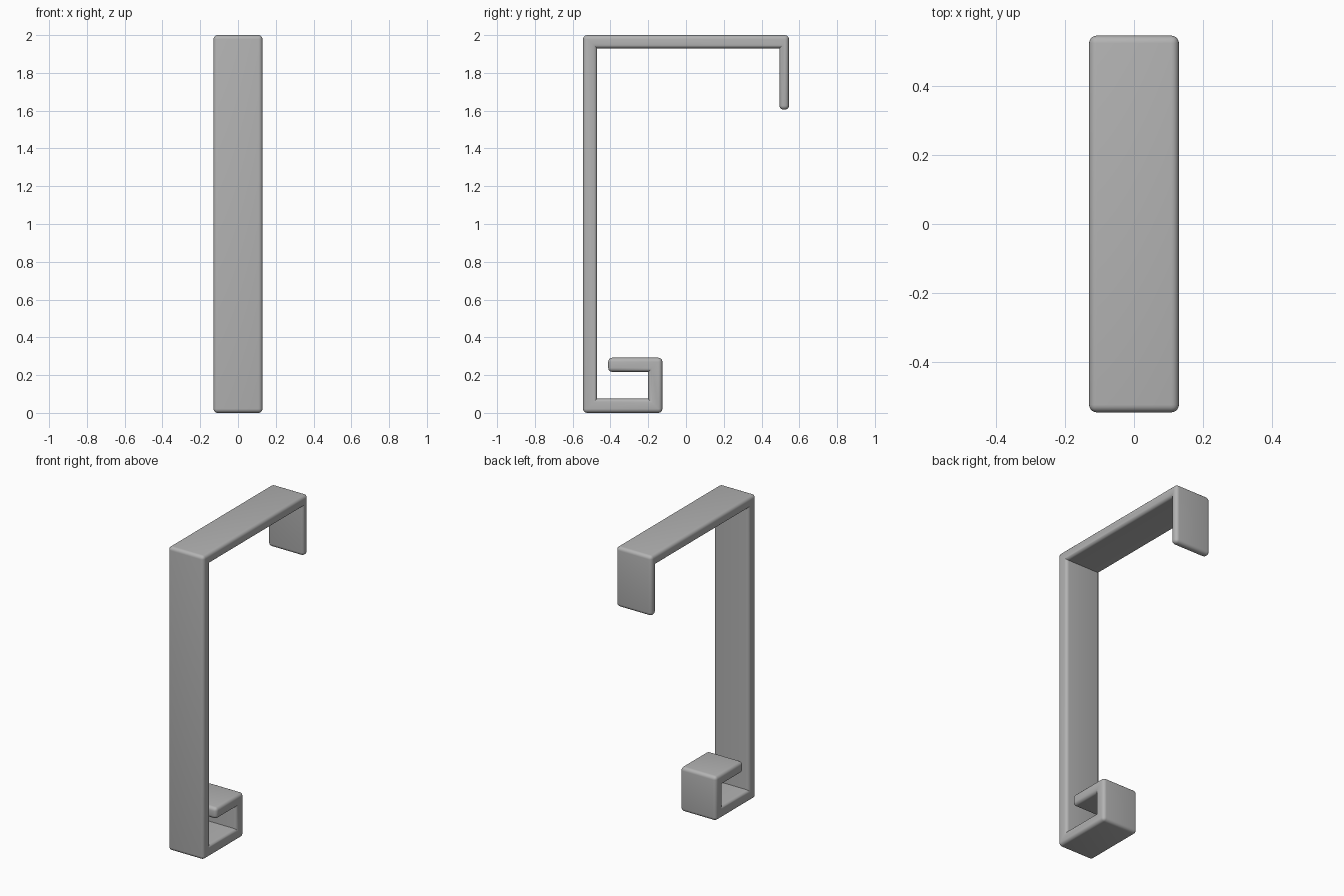
import bpy, bmesh, math

cube = bpy.data.objects.get("Cube")
if cube:
    bpy.data.objects.remove(cube, do_unlink=True)

WIDTH, RADIUS = 0.26, 0.022

# One grey metal finish
metal = bpy.data.materials.new("grey metal")
metal.use_nodes = True
grey = (0.45, 0.45, 0.45, 1)
metal.diffuse_color = grey
metal.node_tree.nodes["Principled BSDF"].inputs["Base Color"].default_value = grey

# Side outline (y, z): post, top arm, drop tab, and curled hook at the foot
outline = [
    (-0.545, 0), (-0.125, 0), (-0.125, 0.292), (-0.412, 0.292),
    (-0.412, 0.217), (-0.2, 0.217), (-0.2, 0.075), (-0.47, 0.075),
    (-0.47, 1.93), (0.495, 1.93), (0.495, 1.605), (0.545, 1.605),
    (0.545, 2), (-0.545, 2),
]

# Extrude the outline across the width
bm = bmesh.new()
face = bm.faces.new([bm.verts.new((-WIDTH / 2, y, z)) for y, z in outline])
extruded = bmesh.ops.extrude_face_region(bm, geom=[face])["geom"]
for v in extruded:
    if isinstance(v, bmesh.types.BMVert):
        v.co.x = WIDTH / 2
bmesh.ops.recalc_face_normals(bm, faces=bm.faces)

# Round the outer edges and leave the inside corners crisp
rounded = [e for e in bm.edges if e.calc_face_angle_signed() > 0.1]
bmesh.ops.bevel(bm, geom=rounded, offset=RADIUS, offset_type='OFFSET',
                segments=5, profile=0.5, affect='EDGES', clamp_overlap=True)

mesh = bpy.data.meshes.new("hook_bracket")
bm.to_mesh(mesh)
bm.free()
mesh.materials.append(metal)
bracket = bpy.data.objects.new("hook_bracket", mesh)
bpy.context.collection.objects.link(bracket)

bpy.ops.object.select_all(action='DESELECT')
bracket.select_set(True)
bpy.context.view_layer.objects.active = bracket
bpy.ops.object.shade_smooth_by_angle(angle=math.radians(35))
